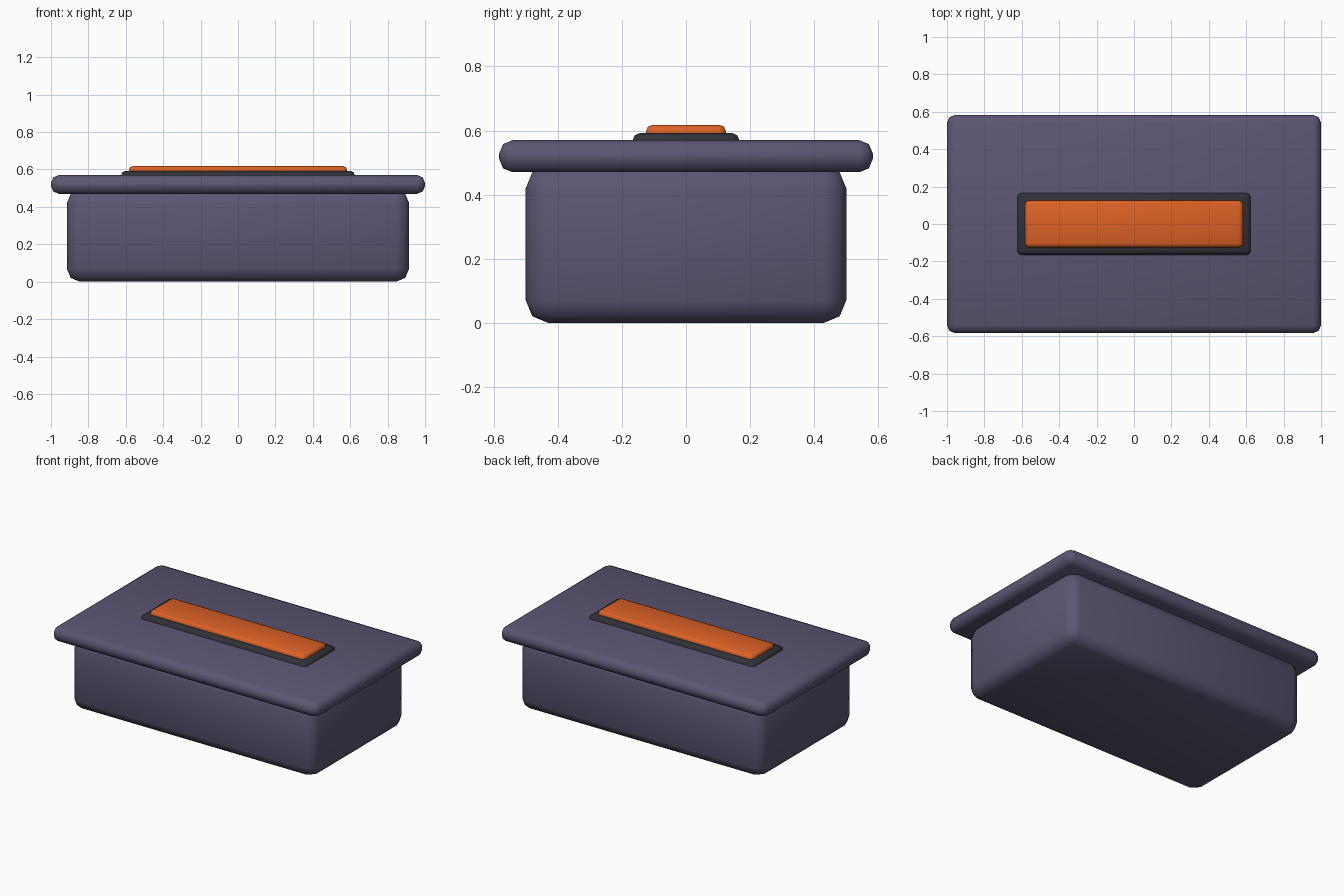
import bpy

if "Cube" in bpy.data.objects:
    bpy.data.objects.remove(bpy.data.objects["Cube"])


def material(name, color):
    m = bpy.data.materials.new(name)
    m.diffuse_color = (*color, 1.0)
    m.use_nodes = True
    m.node_tree.nodes["Principled BSDF"].inputs["Base Color"].default_value = m.diffuse_color
    return m


slate = material("slate_purple", (0.107, 0.092, 0.171))
charcoal = material("charcoal", (0.030, 0.030, 0.040))
orange = material("orange", (0.72, 0.120, 0.019))


def rounded_box(name, half_x, half_y, z0, z1, bevel, mat):
    """Box with softly rounded edges between heights z0 and z1."""
    bpy.ops.mesh.primitive_cube_add(size=2, location=(0, 0, (z0 + z1) / 2))
    ob = bpy.context.object
    ob.name = name
    ob.scale = (half_x, half_y, (z1 - z0) / 2)
    bpy.ops.object.transform_apply(location=False, rotation=False, scale=True)
    mod = ob.modifiers.new("Rounded edges", 'BEVEL')
    mod.width = bevel
    mod.segments = 2
    ob.data.materials.append(mat)
    bpy.ops.object.shade_smooth()
    return ob


# Container body, overhanging lid, dark trim plate and orange inlay
rounded_box("body", 0.915, 0.50, 0.0, 0.49, 0.07, slate)
rounded_box("lid", 1.0, 0.583, 0.47, 0.57, 0.042, slate)
rounded_box("trim_plate", 0.625, 0.167, 0.542, 0.593, 0.025, charcoal)
rounded_box("inlay_panel", 0.583, 0.125, 0.568, 0.618, 0.021, orange)
